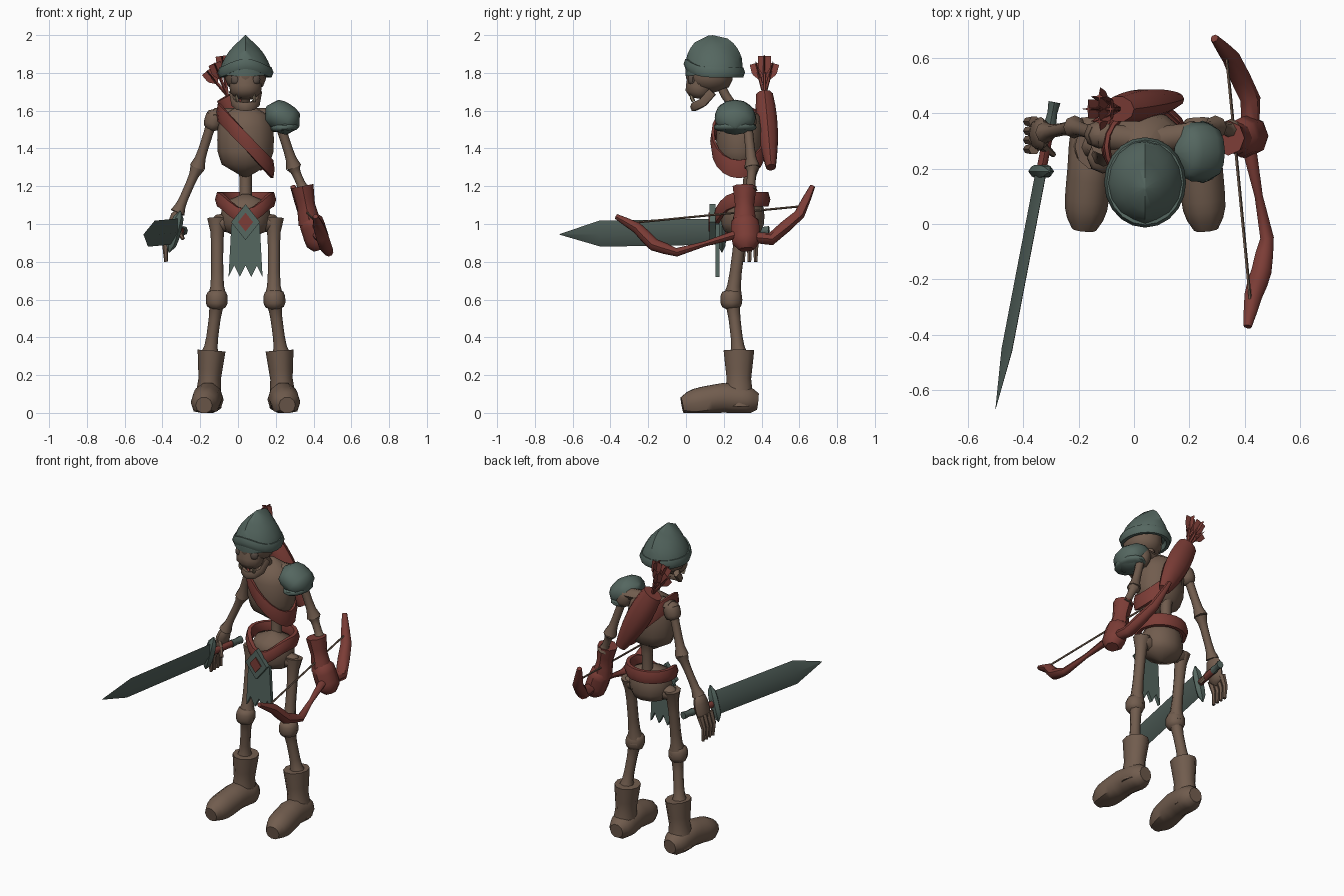
import bpy
import bmesh
from math import sin, cos, pi, sqrt
from mathutils import Vector

default = bpy.data.objects.get("Cube")
if default:
    bpy.data.objects.remove(default)

MIDDLE = .04          # x of the body's plane of symmetry
UP, BACK = Vector((0, 0, 1)), Vector((0, 1, 0))
SIDES = {"right": 1, "left": -1}
parts = []


def material(name, red, green, blue):
    mat = bpy.data.materials.new(name)
    mat.use_nodes = True
    mat.diffuse_color = (red, green, blue, 1)
    shader = mat.node_tree.nodes["Principled BSDF"]
    shader.inputs["Base Color"].default_value = (red, green, blue, 1)
    shader.inputs["Roughness"].default_value = .8
    return mat


bone = material("brown bone", .165, .108, .076)
socket = material("dark socket", .11, .082, .066)
tooth = material("pale tooth", .27, .21, .14)
armor = material("grey green armor", .09, .135, .117)
steel = material("dark green steel", .083, .118, .104)
red = material("dull red", .2, .046, .037)


# Thickness rules along a part, from its start at zero to its end at one
def even(t):
    return 1


def rounded(t):
    return max(.1, sqrt(1 - abs(2 * t - 1) ** 3))


def blunt(t):
    return max(.55, sqrt(1 - abs(2 * t - 1) ** 6))


def knobby(t):
    return .6 + .4 * abs(2 * t - 1) ** 4


def waisted(t):
    return .8 + .2 * abs(2 * t - 1)


def domed(t):
    return sqrt(1 - t * t) + .05


def tapered(t):
    return 1 - t / 2


def pointed(t):
    return min(1, 2 - 2 * t) + .02


def pouch(t):
    return sin(pi * (.15 + .55 * t))


def feathered(t):
    return min(1, .2 + 2 * t)


def recurved(t):
    return .4 + .6 * abs(sin(2 * pi * t))


def finish(name, bm, mat):
    bmesh.ops.recalc_face_normals(bm, faces=bm.faces[:])
    mesh = bpy.data.meshes.new(name)
    bm.to_mesh(mesh)
    bm.free()
    mesh.materials.append(mat)
    obj = bpy.data.objects.new(name, mesh)
    bpy.context.collection.objects.link(obj)
    parts.append(obj)
    return obj


def skin(name, mat, rings, closed=False):
    """Join rings of points into a surface, capped unless it closes on itself."""
    bm = bmesh.new()
    rings = [[bm.verts.new(co) for co in ring] for ring in rings]
    pairs = list(zip(rings, rings[1:]))
    if closed:
        pairs.append((rings[-1], rings[0]))
    else:
        bm.faces.new(rings[0])
        bm.faces.new(rings[-1])
    for low, high in pairs:
        for k in range(len(low)):
            bm.faces.new((low[k - 1], low[k], high[k], high[k - 1]))
    return finish(name, bm, mat)


def ellipse(center, across, along, sides):
    turns = [2 * pi * k / sides for k in range(sides)]
    points = [center + across * cos(turn) + along * sin(turn) for turn in turns]
    return [Vector((p.x, p.y, max(p.z, 0))) for p in points]


def tube(name, mat, path, width, depth=None, shape=even, sides=8, ref=BACK, steps=6):
    """Elliptical tube along a path; depth is measured towards ref."""
    path = [Vector(p) for p in path]
    total = (len(path) - 1) * steps
    centers = [a.lerp(b, i / steps) for a, b in zip(path, path[1:]) for i in range(steps)]
    centers.append(path[-1])
    rings = []
    for i, center in enumerate(centers):
        tangent = (centers[min(i + 1, total)] - centers[max(i - 1, 0)]).normalized()
        along = (ref - tangent * ref.dot(tangent)).normalized()
        scale = shape(i / total)
        across = tangent.cross(along) * width * scale
        rings.append(ellipse(center, across, along * (depth or width) * scale, sides))
    return skin(name, mat, rings)


def band(name, mat, center, rx, ry, lift, tall, thick, steps=20):
    """Closed strap around an ellipse; lift gives the height at each angle."""
    rings = []
    for i in range(steps):
        t = 2 * pi * i / steps
        outward = Vector((cos(t), sin(t), 0))
        spot = center + Vector((rx * cos(t), ry * sin(t), lift(t)))
        rings.append(ellipse(spot, outward * thick, UP * tall, 6))
    return skin(name, mat, rings, closed=True)


def plate(name, mat, outline, y, thick):
    """Flat outline in x and z, given thickness towards the back."""
    bm = bmesh.new()
    face = bm.faces.new([bm.verts.new((MIDDLE + x, y, z)) for x, z in outline])
    extruded = bmesh.ops.extrude_face_region(bm, geom=[face])
    moved = [v for v in extruded["geom"] if isinstance(v, bmesh.types.BMVert)]
    bmesh.ops.translate(bm, verts=moved, vec=BACK * thick)
    return finish(name, bm, mat)


def mid(y, z):
    return Vector((MIDDLE, y, z))


def front_peak(t):
    return max(0, -sin(t)) ** 3


# Skull, face, jaw and neck
tube("skull", bone, [mid(.12, 1.69), mid(.13, 1.92)], .11, .125, rounded, sides=12)
tube("face", bone, [mid(.09, 1.84), mid(.06, 1.665)], .085, .075, blunt, sides=10)
arc = [pi * i / 6 for i in range(7)]
tube("jaw", bone, [mid(.14 - .1 * sin(t), 1.7 - .08 * sqrt(abs(sin(t))))
                   - Vector((.07 * cos(t), 0, 0)) for t in arc],
     .018, .026, sides=6, ref=UP, steps=1)
tube("neck", bone, [mid(.15, 1.8), mid(.21, 1.68), mid(.3, 1.55)], .04, shape=knobby)

# Helmet: dome pinched to a ridge, and a brim with a raised front
dome = tube("helmet_dome", armor, [mid(.15, 1.8), mid(.13, 1.97)], .13, .145, domed, sides=16)
for vert in dome.data.vertices:
    if vert.co.z > 1.82:
        vert.co.x += (MIDDLE - vert.co.x) * 1.6 * (vert.co.z - 1.82)
        vert.co.z += .03 * max(0, 1 - abs(vert.co.x - MIDDLE) / .04)
band("helmet_brim", armor, mid(.15, 1.803), .128, .143,
     lambda t: .045 * front_peak(t), .031, .02)

# Torso with a diagonal strap
tube("ribcage", bone, [mid(.28, 1.25), mid(.29, 1.64)], .15, .125, rounded, sides=12)
tube("spine", bone, [mid(.33, 1.05), mid(.34, 1.35)], .055, shape=knobby)
band("chest_strap", red, mid(.28, 1.44), .14, .138,
     lambda t: -.15 * cos(t), .055, .014)

# Pelvis, belt, buckle and hanging cloth
tube("pelvis", bone, [mid(.3, .92), mid(.3, 1.16)], .13, .115, rounded, sides=12)
band("belt", red, mid(.295, 1.13), .14, .13, lambda t: -.09 * front_peak(t), .044, .022)
ragged = [(.03 * i, .75 + .03 * (-1) ** i) for i in range(-3, 4)]
plate("hanging_cloth", armor, ragged + [(.075, 1), (-.075, 1)], .155, .022)
for name, mat, size, y, thick in (("buckle", armor, .095, .125, .03),
                                  ("buckle_gem", red, .05, .118, .009)):
    corners = [pi / 2 * i for i in range(4)]
    plate(name, mat, [(.8 * size * cos(t), 1.01 + size * sin(t)) for t in corners], y, thick)

# Eye sockets, tusks, legs, boots and arms on both sides
for label, side in SIDES.items():
    def at(x, y, z):
        """Point at a distance x outward from the middle plane."""
        return Vector((MIDDLE - side * x, y, z))

    def pair(name, mat, *args, **kwargs):
        return tube(label + "_" + name, mat, *args, **kwargs)

    pair("eye_socket", socket, [at(.05, .035, 1.735), at(.05, .035, 1.795)], .028, .025, rounded)
    pair("tusk", tooth, [at(.045, .04, 1.65), at(.05, .02, 1.69)], .01, shape=pointed, sides=5)

    hip, knee, ankle = at(.15, .3, 1.03), at(.15, .245, .6), at(.19, .28, .3)
    pair("hip_joint", bone, [mid(.3, 1), at(.19, .3, 1.01)], .048, shape=rounded, ref=UP)
    pair("thigh", bone, [hip, knee], .053, shape=knobby)
    pair("shin", bone, [knee, ankle], .052, shape=knobby)
    pair("knee_cap", bone, [at(.15, .24, .66), at(.155, .24, .54)], .058, shape=rounded)
    pair("boot_shaft", bone, [at(.2, .28, .03), at(.18, .28, .33)], .074, .085, waisted, sides=10)
    pair("boot_foot", bone, [at(.19, .38, .06), at(.2, .2, .08), at(.22, -.02, .04)],
         .08, .082, blunt, sides=10, ref=UP)

    shoulder, elbow, wrist = at(.165, .32, 1.58), at(.255, .35, 1.3), at(.36, .33, 1.06)
    pair("collarbone", bone, [mid(.3, 1.58), shoulder], .045, .033, ref=UP)
    pair("shoulder_joint", bone, [at(.15, .32, 1.61), at(.185, .325, 1.49)], .05, shape=rounded)
    pair("upper_arm", bone, [shoulder, elbow], .042, shape=knobby)
    hand_end = wrist if label == "right" else elbow.lerp(wrist, .5)
    pair("forearm", bone, [elbow, hand_end], .039, shape=knobby)

# Shoulder pad: egg-shaped plate with a lip along its lower edge
tube("shoulder_pad", armor, [(.15, .26, 1.62), (.32, .26, 1.51)], .08, .108, rounded, sides=12)
tube("shoulder_rim", armor, [(.25, .26, 1.485), (.245, .26, 1.54)], .075, .113, rounded, sides=12)

# Right hand: palm, fingers and thumb
tube("right_palm", bone, [(-.32, .33, 1.08), (-.36, .32, .9)], .032, .06, rounded)
for i in range(4):
    y = .27 + .033 * i
    tube("right_finger", bone, [(-.36, y, .95), (-.385, y, .88), (-.38, y, .8)],
         .021, shape=tapered, sides=6, steps=1)
tube("right_thumb", bone, [(-.34, .29, 1.01), (-.29, .25, .92)], .02, shape=tapered, sides=6)

# Sword
hilt, tip = Vector((-.335, .19, .96)), Vector((-.5, -.67, .945))
lean = Vector((.03, 0, .11))
grip_end, pommel_end = hilt.lerp(tip, -.2), hilt.lerp(tip, -.29)
tube("sword_blade", steel, [hilt, hilt.lerp(tip, .75), tip], .02, .07, pointed,
     sides=4, ref=lean, steps=1)
tube("sword_guard", armor, [hilt - lean, hilt + lean], .033, .026, rounded, sides=6)
tube("sword_grip", red, [hilt, grip_end], .018, .022, ref=UP)
tube("sword_pommel", steel, [grip_end, pommel_end], .022, .025, waisted, ref=UP)

# Left bracer and fist
tube("left_bracer", red, [(.34, .31, 1.2), (.38, .31, 1)], .06, .063, waisted)
tube("left_fist", red, [(.375, .31, 1.05), (.435, .32, .865)], .066, .075, blunt)

# Bow with its string
bow = [Vector(p) for p in (
    (.41, -.37, 1.04), (.43, -.26, .98), (.46, -.17, .89), (.48, -.05, .85),
    (.42, .25, .94), (.42, .45, .92), (.35, .6, 1.05), (.29, .67, 1.2))]
tube("bow", red, bow, .037, .034, recurved, ref=UP, steps=2)
tube("bow_string", bone, [bow[0].lerp(bow[1], .6), bow[-1].lerp(bow[-2], .7)],
     .006, sides=5, ref=UP)

# Quiver and feathered arrows
mouth = Vector((-.055, .415, 1.68))
tube("quiver", red, [(.15, .45, 1.3), mouth], .078, .058, pouch, sides=10)
for i in range(4):
    t = pi / 2 * i
    nock = mouth + Vector((.04 * cos(t) - .07, .045 * sin(t), .17 + .04 * cos(t)))
    middle = mouth.lerp(nock, .5)
    tube("arrow_shaft", red, [mouth, middle.lerp(nock, .5)], .009, sides=5)
    for wide, deep in ((.034, .004), (.004, .034)):
        tube("arrow_feather", red, [middle, nock], wide, deep, feathered, sides=4)

# Soft shading with crisp edges
bpy.ops.object.select_all(action="DESELECT")
for part in parts:
    part.select_set(True)
bpy.context.view_layer.objects.active = parts[0]
bpy.ops.object.shade_smooth_by_angle(angle=.8)
